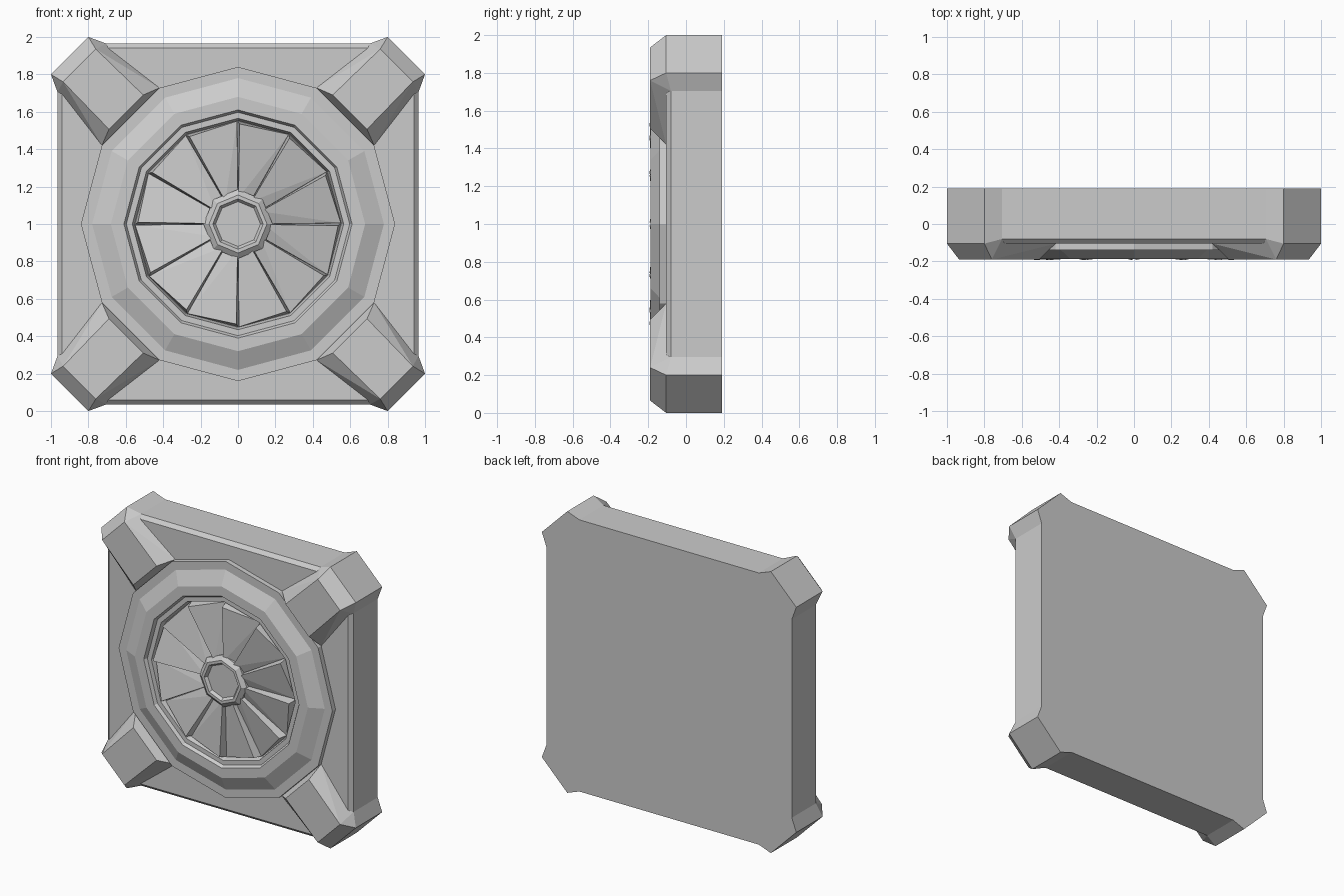
import bpy, bmesh
from math import sin, cos, radians
from mathutils import Matrix, Vector

if "Cube" in bpy.data.objects:
    bpy.data.objects.remove(bpy.data.objects["Cube"])

CENTRE = Vector((0, 0, 1))  # axis of the panel runs along y through this point


def finish(name, bm):
    bmesh.ops.recalc_face_normals(bm, faces=bm.faces[:])
    mesh = bpy.data.meshes.new(name)
    bm.to_mesh(mesh)
    bm.free()
    obj = bpy.data.objects.new(name, mesh)
    obj.location = CENTRE
    bpy.context.collection.objects.link(obj)
    return obj


def polar(r, deg, y):
    return (r * cos(radians(deg)), y, r * sin(radians(deg)))


def loft(name, loops):
    """Skin a stack of equal-length loops and cap both ends."""
    bm = bmesh.new()
    rows = [[bm.verts.new(p) for p in loop] for loop in loops]
    n = len(rows[0])
    for a, b in zip(rows, rows[1:]):
        for i in range(n):
            j = (i + 1) % n
            bm.faces.new((a[i], a[j], b[j], b[i]))
    bm.faces.new(rows[0])
    bm.faces.new(rows[-1])
    return finish(name, bm)


def lathe(name, profile, sides):
    return loft(name, [[polar(r, 360 * i / sides, y) for i in range(sides)]
                       for r, y in profile])


def hull(name, points, turn=0):
    bm = bmesh.new()
    for p in points:
        bm.verts.new(p)
    res = bmesh.ops.convex_hull(bm, input=bm.verts[:])
    loose = [g for g in res["geom_interior"] if isinstance(g, bmesh.types.BMVert)]
    bmesh.ops.delete(bm, geom=loose, context='VERTS')
    bmesh.ops.dissolve_limit(bm, angle_limit=radians(1), verts=bm.verts[:], edges=bm.edges[:])
    bmesh.ops.rotate(bm, verts=bm.verts[:], cent=(0, 0, 0),
                     matrix=Matrix.Rotation(radians(turn), 3, 'Y'))
    return finish(name, bm)


def cut_square(half, cut, y):
    pts = [(half, cut), (cut, half), (-cut, half), (-half, cut),
           (-half, -cut), (-cut, -half), (cut, -half), (half, -cut)]
    return [(x, y, z) for x, z in pts]


# Main slab with a small front bevel
loft("panel_body", [cut_square(0.965, 0.705, 0.19),
                    cut_square(0.965, 0.705, -0.08),
                    cut_square(0.94, 0.69, -0.105)])

# Corner clamps: one half described, mirrored over the diagonal
half = [(0.935, -0.19, 0.76), (0.69, -0.19, 0.507),
        (1.0, -0.105, 0.8), (1.0, 0.19, 0.8),
        (0.965, -0.08, 0.705), (0.965, 0.19, 0.705),
        (0.7275, -0.105, 0.42)]
corner = half + [(z, y, x) for x, y, z in half]
for k in range(4):
    hull(f"corner_clamp_{k + 1}", corner, 90 * k)

# Twelve-sided housing ring with stepped recess
lathe("housing_ring", [(0.84, -0.09), (0.84, -0.14), (0.78, -0.14), (0.68, -0.187),
                       (0.61, -0.187), (0.597, -0.165), (0.565, -0.165),
                       (0.552, -0.12)], 12)

# Fan blades: high on the counter-clockwise edge, falling clockwise
for k in range(12):
    a = 30 * k
    hull(f"fan_blade_{k + 1}", [
        polar(0.14, a - 1, -0.17), polar(0.535, a - 1, -0.193),
        polar(0.14, a - 29, -0.145), polar(0.55, a - 29.5, -0.135),
        polar(0.14, a + 0.5, -0.115), polar(0.552, a + 0.5, -0.115),
        polar(0.14, a - 29.5, -0.115), polar(0.552, a - 29.5, -0.115)])

# Eight-sided hub cap with a recessed centre
lathe("hub_cap", [(0.185, -0.11), (0.185, -0.165), (0.155, -0.188), (0.135, -0.188),
                  (0.12, -0.168)], 8)
